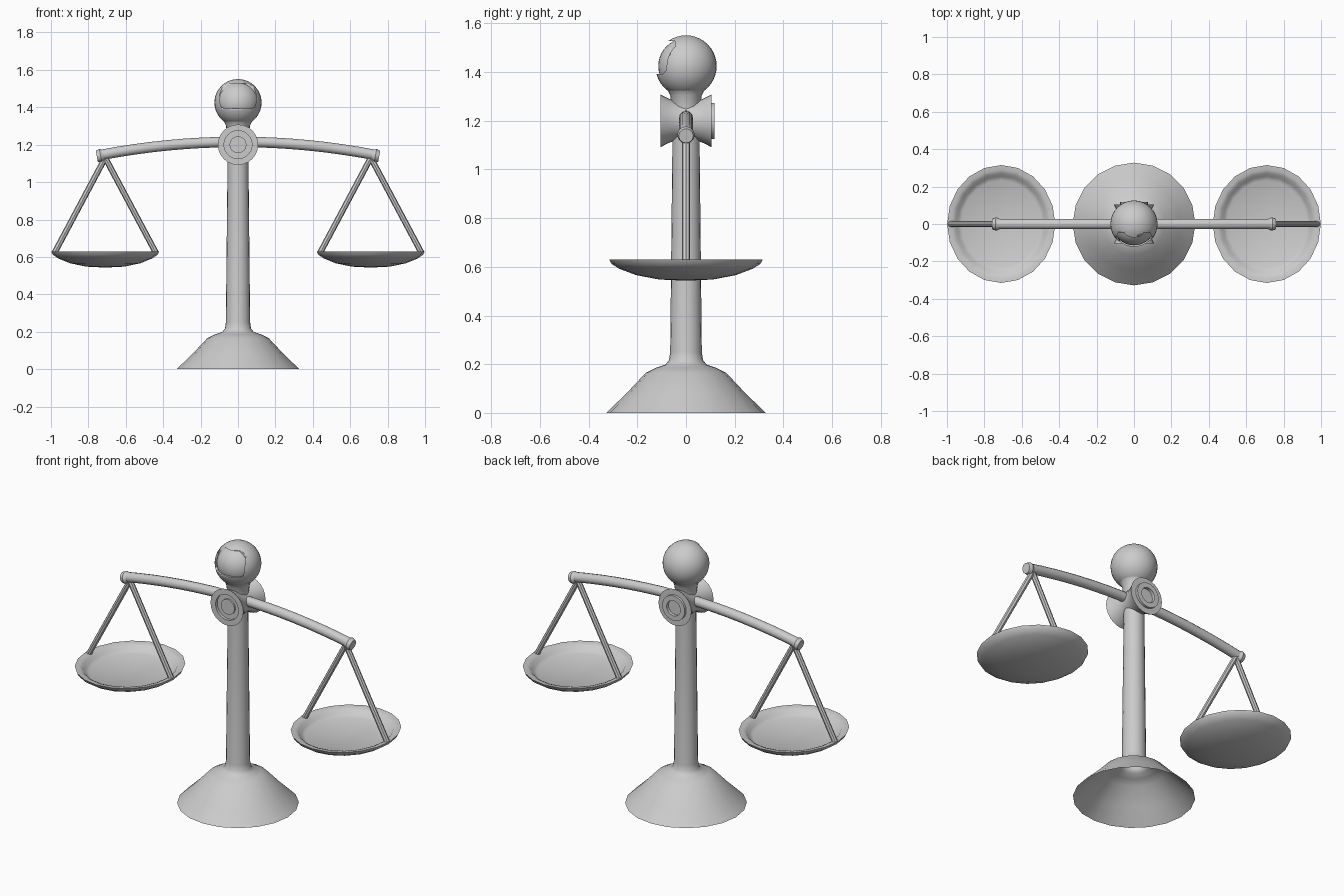
import bpy, bmesh
from math import cos, sin, pi, radians
from mathutils import Vector, Matrix

if "Cube" in bpy.data.objects:
    bpy.data.objects.remove(bpy.data.objects["Cube"])


def finish(name, bm, smooth=35):
    bmesh.ops.recalc_face_normals(bm, faces=bm.faces)
    me = bpy.data.meshes.new(name)
    bm.to_mesh(me)
    bm.free()
    ob = bpy.data.objects.new(name, me)
    bpy.context.collection.objects.link(ob)
    bpy.ops.object.select_all(action='DESELECT')
    ob.select_set(True)
    bpy.context.view_layer.objects.active = ob
    bpy.ops.object.shade_smooth_by_angle(angle=radians(smooth))
    return ob


def skin(bm, rings):
    for a, b in zip(rings, rings[1:]):
        n = max(len(a), len(b))
        for i in range(n):
            j = (i + 1) % n
            if len(a) == 1:
                bm.faces.new((a[0], b[i], b[j]))
            elif len(b) == 1:
                bm.faces.new((a[i], a[j], b[0]))
            else:
                bm.faces.new((a[i], a[j], b[j], b[i]))


def lathe(name, profile, n=20, matrix=Matrix(), sx=1, sy=1):
    bm = bmesh.new()
    rings = []
    for r, h in profile:
        count = n if r > 0 else 1
        rings.append([bm.verts.new(matrix @ Vector((sx * r * cos(2 * pi * i / n),
                                                    sy * r * sin(2 * pi * i / n), h)))
                      for i in range(count)])
    skin(bm, rings)
    return finish(name, bm)


def tube(name, points, n=12):
    """Round bar along (x, z, radius) points in the y = 0 plane."""
    bm = bmesh.new()
    d = Vector((points[-1][0] - points[0][0], 0))
    rings = []
    for k, (x, z, r) in enumerate(points):
        p, q = points[max(k - 1, 0)], points[min(k + 1, len(points) - 1)]
        t = Vector((q[0] - p[0], q[1] - p[1])).normalized()
        rings.append([bm.verts.new((x - t.y * r * cos(2 * pi * i / n), r * sin(2 * pi * i / n),
                                    z + t.x * r * cos(2 * pi * i / n))) for i in range(n)])
    skin(bm, rings)
    bm.faces.new(rings[0])
    bm.faces.new(rings[-1])
    return finish(name, bm)


def ball(name, radius, z):
    bm = bmesh.new()
    bmesh.ops.create_uvsphere(bm, u_segments=32, v_segments=20, radius=radius,
                              matrix=Matrix.Translation((0, 0, z)))
    return finish(name, bm)


# Hollow flared base running up into the column and neck
lathe("base_and_column", [(.328, 0), (.245, .08), (.165, .165), (.125, .185), (.085, .198),
                          (.07, .217), (.065, .25), (.056, 1.1), (.057, 1.25),
                          (.065, 1.305), (.076, 1.325), (.095, 1.345)])

# Head ball with a recessed face panel
head = ball("head", .126, 1.425)
ball("face_panel", .114, 1.425)
outline = [(-.06, 1.528), (-.082, 1.515), (-.095, 1.475), (-.097, 1.43), (-.092, 1.405),
           (-.075, 1.393)]
outline += [(-x, z) for x, z in reversed(outline)]
bm = bmesh.new()
skin(bm, [[bm.verts.new((x, y, z)) for x, z in outline] for y in (-.2, -.045)])
bm.verts.ensure_lookup_table()
for k in (0, len(outline)):
    bm.faces.new(bm.verts[k:k + len(outline)])
cutter = finish("face_cutter", bm)
cutter.hide_render = True
cutter.hide_viewport = True
cut = head.modifiers.new("face", 'BOOLEAN')
cut.operation = 'DIFFERENCE'
cut.solver = 'EXACT'
cut.object = cutter

# Waisted pivot hub, its axis along y
lathe("pivot_hub", [(0, -.1), (.045, -.1), (.045, -.118), (.074, -.118), (.074, -.104),
                    (.108, -.104), (.093, -.075), (.079, -.04), (.075, 0), (.079, .04),
                    (.093, .075), (.108, .104), (.075, .104), (.075, .088), (.045, .088),
                    (.045, .098), (0, .098)], 24,
      Matrix.Translation((0, 0, 1.2)) @ Matrix.Rotation(pi / 2, 4, 'X'))


# Arched beam and its end collars
def arch(x):
    return 1.215 - .13 * x * x


tube("beam", [(x, arch(x), .028) for x in [-.74 + 1.48 * i / 16 for i in range(17)]])
for s, side in ((-1, "left"), (1, "right")):
    tube(side + "_beam_end", [(s * x, arch(x) - .003, r) for x, r in
                              ((.718, .028), (.735, .036), (.755, .03))])
    # Hangers and shallow oval pan
    for d, part in ((-1, "inner"), (1, "outer")):
        tube(f"{side}_{part}_hanger", [(s * .71, 1.13, .016),
                                       (s * (.71 + d * .272), .62, .016)], 8)
    lathe(side + "_pan", [(0, .543), (.35, .548), (.65, .566), (.87, .592), (.97, .612),
                          (1, .63), (.92, .628), (.86, .62), (.81, .6), (.74, .59), (0, .585)],
          20, Matrix.Translation((s * .71, 0, 0)), .289, .315)
